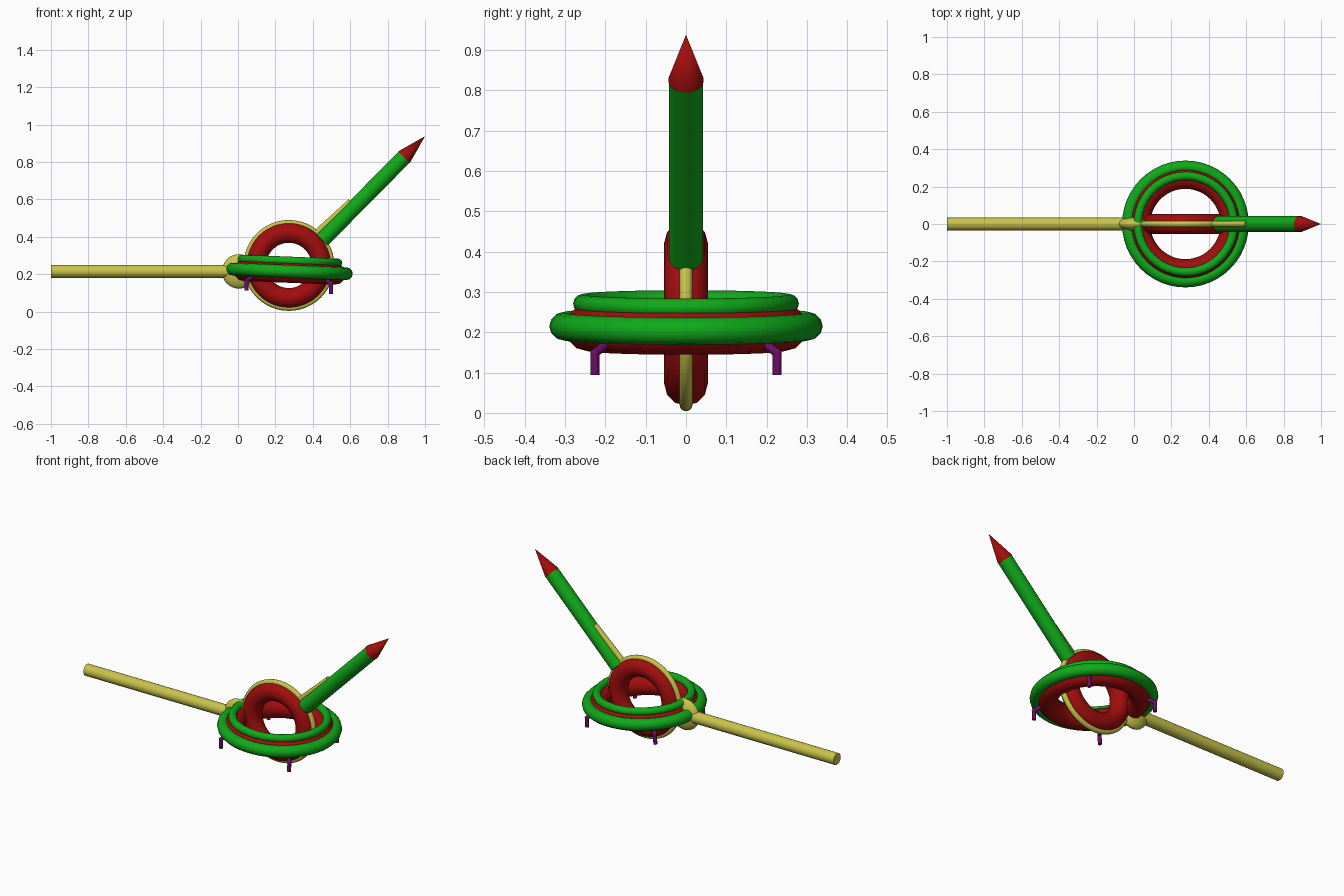
import bpy, math
from mathutils import Vector, Matrix

if "Cube" in bpy.data.objects:
    bpy.data.objects.remove(bpy.data.objects["Cube"])


def material(name, rgb):
    m = bpy.data.materials.new(name)
    m.diffuse_color = (*rgb, 1)
    m.use_nodes = True
    m.node_tree.nodes["Principled BSDF"].inputs["Base Color"].default_value = m.diffuse_color
    return m


RED = material("deep red", (0.36, 0.004, 0.004))
GREEN = material("green", (0.005, 0.40, 0.01))
YELLOW = material("mustard yellow", (0.58, 0.55, 0.07))
PURPLE = material("purple", (0.15, 0.004, 0.13))


def finish(name, mat):
    ob = bpy.context.object
    ob.name = name
    ob.data.materials.append(mat)
    bpy.ops.object.shade_smooth_by_angle(angle=math.radians(40))
    return ob


def rod(name, a, b, r1, mat, r2=None, verts=32):
    """Cylinder or cone from point a to point b."""
    a, b = Vector(a), Vector(b)
    bpy.ops.mesh.primitive_cone_add(
        vertices=verts, radius1=r1, radius2=r1 if r2 is None else r2,
        depth=(b - a).length, location=(a + b) / 2,
        rotation=(b - a).to_track_quat('Z', 'Y').to_euler())
    return finish(name, mat)


def ring(name, centre, major, minor, mat, rot):
    bpy.ops.mesh.primitive_torus_add(
        location=centre, rotation=rot, major_radius=major, minor_radius=minor,
        major_segments=48, minor_segments=12)
    return finish(name, mat)


# Long shaft and flattened hub
rod("shaft", (-1, 0, 0.215), (0, 0, 0.215), 0.034, YELLOW)
bpy.ops.mesh.primitive_uv_sphere_add(segments=32, ring_count=16, radius=1,
                                     location=(0.005, 0, 0.215))
bpy.context.object.scale = (0.091, 0.04, 0.092)
finish("hub", YELLOW)

# Upright ring with thin rim
UP = (math.pi / 2, 0, 0)
ring("upright_ring", (0.272, 0, 0.247), 0.175, 0.054, RED, UP)
ring("upright_rim", (0.272, 0, 0.247), 0.227, 0.016, YELLOW, UP)

# Slightly tilted flat ring with two bands
C = Vector((0.275, 0, 0.215))
TILT = Matrix.Rotation(math.radians(2.3), 4, 'Y')
FLAT = TILT.to_euler()


def tilted(x, y, z):
    return C + TILT @ Vector((x, y, z))


ring("flat_ring", tilted(0, 0, -0.004), 0.245, 0.057, RED, FLAT)
ring("outer_band", C, 0.305, 0.034, GREEN, FLAT)
ring("top_band", tilted(0, 0, 0.056), 0.257, 0.023, GREEN, FLAT)

# Four bent feet under the flat ring
for i, (sx, sy) in enumerate(((1, 1), (1, -1), (-1, 1), (-1, -1))):
    d = 0.226
    elbow = tilted(sx * d, sy * d, -0.058)
    rod(f"foot_{i}", tilted(sx * d, sy * d, -0.112), elbow, 0.011, PURPLE, verts=12)
    rod(f"foot_arm_{i}", elbow, tilted(sx * 0.19, sy * 0.19, -0.03), 0.011, PURPLE, verts=12)
    bpy.ops.mesh.primitive_uv_sphere_add(segments=12, ring_count=8, radius=0.0115, location=elbow)
    finish(f"foot_elbow_{i}", PURPLE)

# Slanted arm, pointed tip and thin brace
rod("arm", (0.45, 0, 0.383), (0.89, 0, 0.828), 0.042, GREEN)
rod("arm_tip", (0.887, 0, 0.825), (1.0, 0, 0.938), 0.044, RED, 0)
rod("arm_brace", (0.415, 0, 0.418), (0.602, 0, 0.588), 0.016, YELLOW, verts=16)
